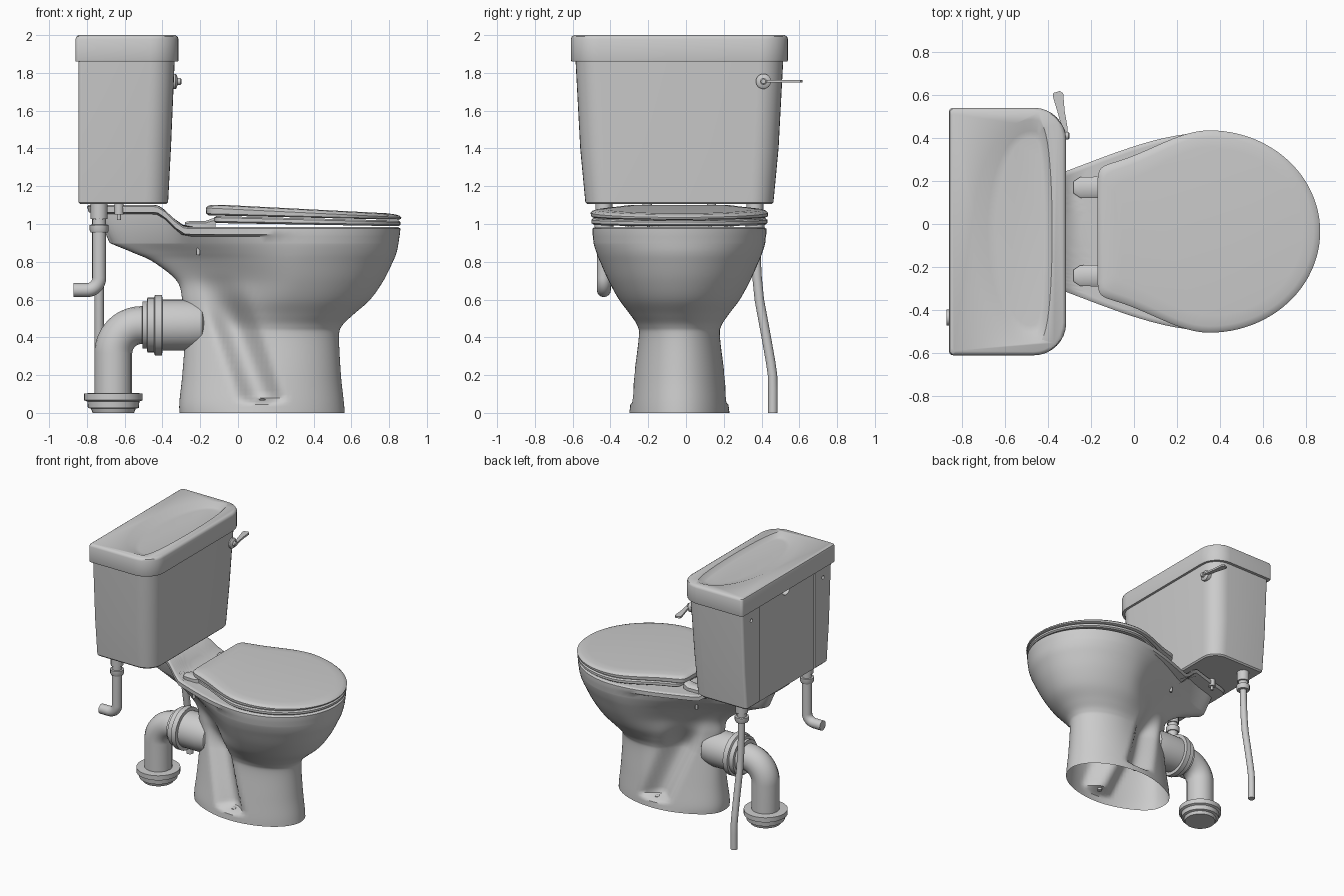
import bpy, bmesh, math
from mathutils import Vector

if "Cube" in bpy.data.objects:
    bpy.data.objects.remove(bpy.data.objects["Cube"])

CY = -0.035   # symmetry plane of the toilet


def finish(ob, angle=35):
    bpy.ops.object.select_all(action='DESELECT')
    ob.select_set(True)
    bpy.context.view_layer.objects.active = ob
    bpy.ops.object.shade_smooth_by_angle(angle=math.radians(angle))
    return ob


def loft(name, rings, cap0=True, cap1=True, closed=False, angle=35):
    bm = bmesh.new()
    vs = [[bm.verts.new(p) for p in r] for r in rings]
    n = len(vs[0])
    pairs = list(zip(vs, vs[1:])) + ([(vs[-1], vs[0])] if closed else [])
    for a, b in pairs:
        for i in range(n):
            j = (i + 1) % n
            bm.faces.new((a[i], a[j], b[j], b[i]))
    if cap0 and not closed:
        bm.faces.new(vs[0][::-1])
    if cap1 and not closed:
        bm.faces.new(vs[-1])
    bmesh.ops.recalc_face_normals(bm, faces=bm.faces)
    me = bpy.data.meshes.new(name)
    bm.to_mesh(me)
    bm.free()
    ob = bpy.data.objects.new(name, me)
    bpy.context.collection.objects.link(ob)
    return finish(ob, angle)


def turned(name, origin, axis, prof, n=32):
    """Stack of circles: prof is (radius, distance along axis)."""
    q = Vector(axis).to_track_quat('Z', 'Y')
    rings = [[Vector(origin) + q @ Vector((r * math.cos(2 * math.pi * i / n),
              r * math.sin(2 * math.pi * i / n), d)) for i in range(n)] for r, d in prof]
    return loft(name, rings)


def tube(name, pts, r):
    cu = bpy.data.curves.new(name, 'CURVE')
    cu.dimensions = '3D'
    cu.bevel_depth, cu.bevel_resolution, cu.use_fill_caps = r, 6, True
    sp = cu.splines.new('POLY')
    sp.points.add(len(pts) - 1)
    for p, co in zip(sp.points, pts):
        p.co = (*co, 1)
    ob = bpy.data.objects.new(name, cu)
    bpy.context.collection.objects.link(ob)
    bpy.ops.object.select_all(action='DESELECT')
    ob.select_set(True)
    bpy.context.view_layer.objects.active = ob
    bpy.ops.object.convert(target='MESH')
    return finish(bpy.context.object)


def cut(ob, cutter):
    m = ob.modifiers.new('cut', 'BOOLEAN')
    m.operation, m.object, m.solver = 'DIFFERENCE', cutter, 'EXACT'
    bpy.context.view_layer.objects.active = ob
    bpy.ops.object.modifier_apply(modifier=m.name)
    bpy.data.objects.remove(cutter)
    finish(ob)


def smooth(a, b, x):
    t = min(1, max(0, (x - a) / (b - a)))
    return t * t * (3 - 2 * t)


def section(x0, x1, xm, w, wr, p, n=96):
    """Egg outline: elliptical front, tapered rear with rounded corners."""
    out = []
    for i in range(n):
        th = 2 * math.pi * i / n
        x = (x0 + x1) / 2 + (x1 - x0) / 2 * math.cos(th)
        if x >= xm:
            h = w * math.sqrt(max(0, 1 - ((x - xm) / (x1 - xm)) ** 2))
        else:
            s = min(1, (xm - x) / (xm - x0))
            h = (w + (wr - w) * smooth(0, 1, s)) * (1 - s ** p) ** (1 / p)
        out.append((x, math.copysign(h, math.sin(th))))
    return out


def rounded(x0, x1, hw, rf, rb, z, k=8):
    """Rectangle with large front (+x) and small back corner radii."""
    pts = []
    for sx, sy, r, a0 in ((1, 1, rf, 0), (0, 1, rb, 90), (0, -1, rb, 180), (1, -1, rf, 270)):
        cx = x1 - r if sx else x0 + r
        for i in range(k + 1):
            a = math.radians(a0 + 90 * i / k)
            pts.append((cx + r * math.cos(a), CY + sy * (hw - r) + r * math.sin(a), z))
    return pts


# Bowl and pedestal: keys are z, rear x, front x, widest x, half width, rear half width, squareness
keys = [(0, -.31, .565, .13, .265, .22, 2.4), (.06, -.31, .56, .15, .258, .22, 2.4),
        (.2, -.295, .545, .18, .24, .2, 2.4), (.4, -.28, .535, .22, .215, .17, 2.4),
        (.46, -.28, .55, .25, .222, .16, 2.4), (.52, -.285, .61, .28, .26, .15, 2.4),
        (.6, -.295, .70, .3, .32, .14, 2.4), (.7, -.325, .77, .32, .375, .13, 2.4),
        (.8, -.45, .82, .33, .42, .12, 2.6), (.85, -.56, .84, .34, .44, .10, 3),
        (.9, -.68, .85, .35, .455, .09, 3.5), (.935, -.745, .855, .35, .458, .09, 4),
        (.945, -.79, .857, .35, .46, .17, 8), (.975, -.80, .86, .35, .46, .17, 8),
        (.983, -.79, .85, .35, .45, .16, 8)]


def lift(x):   # deck steps up under the cistern
    return .117 * smooth(-.27, -.44, x) if x < -.27 else 0


def lift_at(x):
    return .117 * smooth(.27, .44, -x)


def body_ring(k):
    z = k[0]
    ring = []
    for x, y in section(*k[1:]):
        # side scoop that ends on a bolt ledge
        t = (x - (.13 - .36 * (z - .06))) / .14
        d = .1 * max(0, 1 - t * t) ** 2 * smooth(.05, .085, z) * (1 - smooth(.45, .75, z))
        y = math.copysign(max(0, abs(y) - d), y)
        ring.append((x, CY + y, z + lift_at(x) * smooth(.9, .935, z)))
    return ring


rings = []
for i in range(len(keys) - 1):
    p0, p1, p2, p3 = keys[max(i - 1, 0)], keys[i], keys[i + 1], keys[min(i + 2, len(keys) - 1)]
    steps = 6 if i < 10 else 1
    for s in range(steps):
        t = s / steps
        rings.append(body_ring([.5 * (2 * b + (c - a) * t + (2 * a - 5 * b + 4 * c - d) * t * t
                     + (3 * b - a - 3 * c + d) * t ** 3) for a, b, c, d in zip(p0, p1, p2, p3)]))
rim = body_ring(keys[-1])
rings.append(rim)
hole = section(-.1, .76, .35, .35, .2, 2.2)
for s in range(1, 15):   # deck and rim top
    t = s / 14
    ring = []
    for a, b in zip(rim, hole):
        x = a[0] + (b[0] - a[0]) * t
        ring.append((x, a[1] + (b[1] + CY - a[1]) * t, .983 + lift_at(x)))
    rings.append(ring)
for z, f in ((.93, .98), (.8, .88), (.68, .68), (.58, .4), (.56, .2)):   # basin
    rings.append([(.3 + (x - .3) * f, CY + y * f, z) for x, y in hole])
loft('bowl', rings, cap0=False, angle=40)


# Seat ring and lid, both sloping gently to the front
def slab(inset, rear, front, x0=-.17, hole=False):
    o = (section(-.02, .72, .35, .3, .2, 2.2) if hole else
         section(x0 + inset, .865 - inset, .35, .47 - inset, .315 - inset, 14))
    return [(x, CY + y, rear + (front - rear) * (x + .17) / 1.035) for x, y in o]


loft('seat', [slab(0, 1.008, .99, hole=True), slab(.015, 1.006, .988, -.13), slab(.004, 1.015, .996, -.13),
              slab(.004, 1.035, 1.01, -.13), slab(.015, 1.043, 1.018, -.13), slab(0, 1.043, 1.018, hole=True)], closed=True)
loft('lid', [slab(.015, 1.046, 1.022), slab(.002, 1.055, 1.027), slab(0, 1.085, 1.035),
             slab(.01, 1.096, 1.043), slab(.03, 1.102, 1.049), slab(.08, 1.106, 1.053)])

# Cistern
tank = loft('cistern', [rounded(-.835, -.38, .488, .11, .015, 1.105), rounded(-.845, -.37, .498, .12, .02, 1.115),
                        rounded(-.845, -.355, .525, .13, .02, 1.4), rounded(-.845, -.335, .55, .13, .02, 1.87)])
bpy.ops.mesh.primitive_cube_add(size=1, location=(-.85, CY, 1.45))
panel = bpy.context.object
panel.scale = (.03, .68, .9)
cut(tank, panel)
cut(tank, turned('notch', (-.9, CY, 1.86), (1, 0, 0), [(.05, 0), (.05, .1)]))
for s in (-1, 1):
    cut(tank, turned('hole', (-.9, CY + s * .44, 1.78), (1, 0, 0), [(.014, 0), (.014, .08)], 16))

# Cistern lid with a shallow D-shaped dish
top = loft('cistern_lid', [rounded(-.86, -.317, .572, .15, .02, 1.86), rounded(-.86, -.315, .575, .15, .02, 1.87),
                           rounded(-.86, -.315, .575, .15, .02, 1.98), rounded(-.856, -.32, .57, .145, .02, 1.992),
                           rounded(-.845, -.332, .558, .135, .02, 2.0)])


def dish(f, z):
    r = []
    for i in range(48):
        a = 2 * math.pi * i / 48
        c = math.cos(a)
        x = .1 * c ** .5 if c > 0 else .27 * c
        r.append((-.48 + x * f, CY + .52 * math.sin(a) * (1 - (1 - f) * .4), z))
    return r


cut(top, loft('dish', [dish(.6, 1.972), dish(.75, 1.975), dish(1, 2.0), dish(1.05, 2.01)]))

# Flush lever
turned('lever_boss', (-.36, .41, 1.755), (1, 0, 0), [(.04, 0), (.04, .03), (.032, .037), (.018, .04), (.018, .055), (.012, .06)])
loft('lever', [[(x + dx * w, y + dx * w * .3, 1.755 + dz * .007) for dx, dz in ((-1, -1), (1, -1), (1, 1), (-1, 1))]
               for x, y, w in ((-.318, .40, .008), (-.32, .44, .012), (-.338, .52, .016), (-.353, .6, .024), (-.36, .613, .015))])

# Hinges, their fixing bolts, floor bolts and cistern bolts
for s, side in ((-1, 'left'), (1, 'right')):
    y = CY + s * .205
    loft('hinge_' + side, [[(x, y + a * w, z0 + b * h) for a, b in ((-1, 0), (1, 0), (1, .7), (.6, 1), (-.6, 1), (-1, .7))]
                           for x, w, z0, h in ((-.28, .028, .98, .03), (-.25, .048, .98, .037),
                                               (-.17, .05, .98, .037), (-.12, .035, .985, .05))])
    turned('hinge_bolt_' + side, (-.21, y, .835), (0, 0, 1), [(.01, 0), (.01, .1), (.028, .1), (.028, .12), (.02, .15)], 12)
    turned('floor_bolt_' + side, (.13, CY + s * .2, .055), (0, 0, 1), [(.018, 0), (.018, .015), (.01, .02)], 12)
    turned('cistern_bolt_' + side, (-.63, CY + s * .17, 1.02), (0, 0, 1), [(.01, 0), (.01, .03), (.025, .03), (.025, .085)], 12)
    # Threaded tail and nut below the cistern
    turned('tail_nut_' + side, (-.735, CY + s * .4, .955), (0, 0, 1),
           [(.045, 0), (.05, .01), (.05, .04), (.036, .042), (.036, .07), (.045, .072), (.045, .16)], 12)


def bend(cx, cz, r, a0, a1, y, k=10):
    return [(cx + r * math.cos(math.radians(a0 + (a1 - a0) * i / k)), y,
             cz + r * math.sin(math.radians(a0 + (a1 - a0) * i / k))) for i in range(k + 1)]


# Water supply pipe and overflow elbow
tube('supply_pipe', [(-.735, y, z) for y, z in ((.365, 1.08), (.368, .88), (.376, .72), (.388, .6), (.425, .4),
                                                (.448, .27), (.458, .2), (.46, .12), (.46, 0))], .025)
tube('overflow_pipe', [(-.735, -.435, 1.08)] + bend(-.8, .715, .065, 0, -90, -.435) + [(-.87, -.435, .65)], .037)

# Waste outlet: spigot, coupling, elbow and floor collar
turned('outlet_spigot', (-.16, CY, .465), (-1, 0, 0), [(.08, 0), (.125, .03), (.135, .1), (.135, .26)])
turned('coupling', (-.40, CY, .465), (-1, 0, 0), [(.135, 0), (.16, .002), (.16, .04), (.145, .045), (.145, .08),
                                                 (.125, .082), (.125, .105), (.1, .107)])
tube('waste_elbow', [(-.45, CY, .465)] + bend(-.51, .315, .15, 90, 180, CY, 14) + [(-.66, CY, .05)], .1)
turned('floor_collar', (-.66, CY, 0), (0, 0, 1), [(.11, 0), (.118, .022), (.135, .027), (.138, .06), (.155, .067),
                                                 (.155, .103), (.1, .106)])
